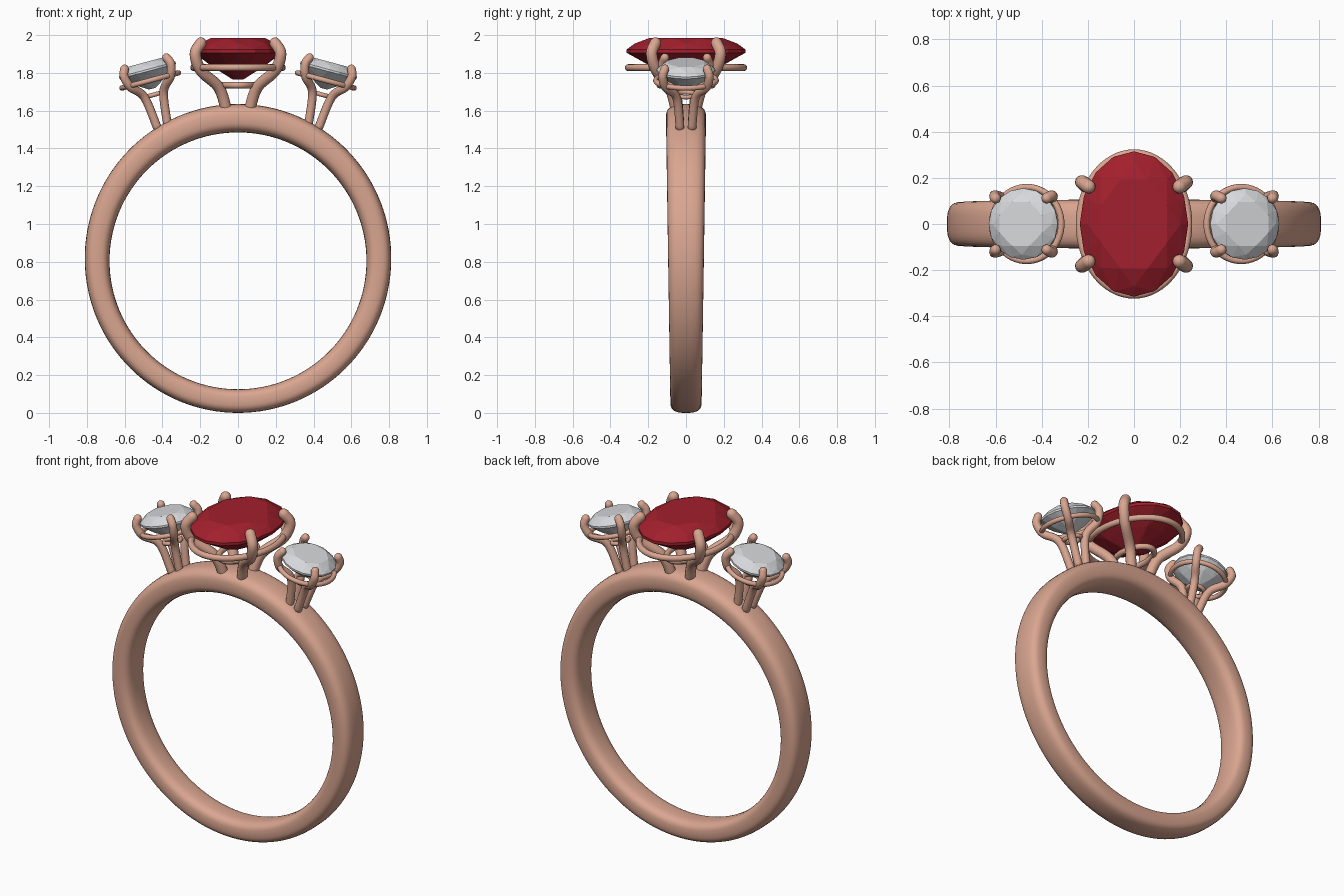
import bpy, bmesh
from math import sin, cos, pi, radians, copysign
from mathutils import Vector, Matrix

cube = bpy.data.objects.get("Cube")
if cube:
    bpy.data.objects.remove(cube, do_unlink=True)


def material(name, rgb, rough, metal=0.0):
    m = bpy.data.materials.new(name)
    m.use_nodes = True
    m.diffuse_color = (*rgb, 1)
    node = next(n for n in m.node_tree.nodes if n.type == 'BSDF_PRINCIPLED')
    node.inputs["Base Color"].default_value = (*rgb, 1)
    node.inputs["Roughness"].default_value = rough
    return m


GOLD = material("rose gold", (0.70, 0.38, 0.28), 0.4)
RED = material("red gem", (0.36, 0.014, 0.026), 0.3)
CLEAR = material("clear gem", (0.68, 0.69, 0.71), 0.3)


def finish(bm, name, mat, frame, smooth):
    bmesh.ops.recalc_face_normals(bm, faces=bm.faces)
    for f in bm.faces:
        f.smooth = smooth
    mesh = bpy.data.meshes.new(name)
    bm.to_mesh(mesh)
    bm.free()
    mesh.materials.append(mat)
    obj = bpy.data.objects.new(name, mesh)
    bpy.context.collection.objects.link(obj)
    obj.matrix_world = frame
    return obj


def loft(name, rings, closed, frame):
    """Skin a row of equal rings; cap the ends when it is open."""
    bm = bmesh.new()
    loops = [[bm.verts.new(p) for p in ring] for ring in rings]
    count, sides = len(loops), len(loops[0])
    for i in range(count if closed else count - 1):
        a, b = loops[i], loops[(i + 1) % count]
        for j in range(sides):
            k = (j + 1) % sides
            bm.faces.new((a[j], a[k], b[k], b[j]))
    if not closed:
        bm.faces.new(loops[0])
        bm.faces.new(loops[-1])
    return finish(bm, name, GOLD, frame, True)


def circle(center, tangent, ref, radius, sides=14):
    u = (ref - tangent * ref.dot(tangent)).normalized()
    v = tangent.cross(u)
    return [center + radius * (u * cos(2 * pi * k / sides) + v * sin(2 * pi * k / sides))
            for k in range(sides)]


def wire_oval(name, rx, ry, z, radius, frame):
    rings = []
    for i in range(64):
        a = 2 * pi * i / 64
        tangent = Vector((-rx * sin(a), ry * cos(a), 0)).normalized()
        rings.append(circle(Vector((rx * cos(a), ry * sin(a), z)), tangent, Vector((0, 0, 1)), radius))
    loft(name, rings, True, frame)


def prong(name, path, radius, frame):
    """Round wire through the path points, with a domed tip."""
    p = [Vector(q) for q in path]
    p = [2 * p[0] - p[1]] + p + [2 * p[-1] - p[-2]]
    pts = []
    for a, b, c, d in zip(p, p[1:], p[2:], p[3:]):
        for s in range(6):
            t = s / 6
            pts.append(0.5 * (2 * b + (c - a) * t + (2 * a - 5 * b + 4 * c - d) * t * t
                              + (3 * b - a - 3 * c + d) * t ** 3))
    pts.append(p[-2])
    ref = Vector((-path[2][1], path[2][0], 0))
    rings = []
    for i, q in enumerate(pts):
        tangent = (pts[min(i + 1, len(pts) - 1)] - pts[max(i - 1, 0)]).normalized()
        rings.append(circle(q, tangent, ref, radius))
    for deg in (22, 45, 66, 84):
        a = radians(deg)
        rings.append(circle(pts[-1] + tangent * radius * sin(a), tangent, ref, radius * cos(a)))
    loft(name, rings, False, frame)


def gem(name, rx, ry, table, girdle, culet, mat, frame):
    """Brilliant cut: hull of table, crown, girdle, pavilion and culet points."""
    bm = bmesh.new()
    crown, depth = table - girdle, girdle - culet

    def ring(n, scale, z, turn=0.0):
        for k in range(n):
            a = 2 * pi * (k + turn) / n
            bm.verts.new((rx * scale * cos(a), ry * scale * sin(a), z))

    ring(8, 0.66, table, 0.5)
    ring(8, 0.86, girdle + crown * 0.58)
    ring(16, 1.0, girdle + crown * 0.12)
    ring(16, 1.0, girdle - crown * 0.12)
    ring(8, 0.62, girdle - depth * 0.55, 0.5)
    ring(8, 0.12, culet)
    bmesh.ops.convex_hull(bm, input=bm.verts)
    bmesh.ops.delete(bm, geom=[v for v in bm.verts if not v.link_faces], context='VERTS')
    bmesh.ops.dissolve_limit(bm, angle_limit=radians(1), verts=bm.verts, edges=bm.edges)
    finish(bm, name, mat, frame, False)


def setting(name, path, radius, frame):
    for sx, side in ((1, "left"), (-1, "right")):
        for sy, end in ((-1, "front"), (1, "back")):
            prong(f"{name}_{end}_{side}_prong", [(x * sx, y * sy, z) for x, y, z in path],
                  radius, frame)


# Band: soft-cornered section, wider and thicker toward the top
INNER, OUTER = 0.68, 0.805
rings = []
for i in range(128):
    a = 2 * pi * i / 128
    top = (1 + cos(a)) / 2
    half_width = 0.083 + 0.023 * top
    half_thick = (OUTER - INNER + 0.025 * top ** 2) / 2
    ring = []
    for j in range(32):
        b = 2 * pi * j / 32
        y = half_width * copysign(abs(cos(b)) ** 0.68, cos(b))
        r = INNER + half_thick * (1 + copysign(abs(sin(b)) ** 0.68, sin(b)))
        ring.append((r * sin(a), y, OUTER + r * cos(a)))
    rings.append(ring)
loft("band", rings, True, Matrix())

# Centre stone and its basket
home = Matrix()
gem("centre_gem", 0.235, 0.315, 1.985, 1.915, 1.765, RED, home)
wire_oval("centre_gallery", 0.235, 0.306, 1.828, 0.018, home)
wire_oval("centre_lower_gallery", 0.085, 0.14, 1.735, 0.017, home)
setting("centre", [(0.055, 0.045, 1.58), (0.1, 0.085, 1.72), (0.195, 0.155, 1.81),
                   (0.226, 0.182, 1.9), (0.197, 0.162, 1.958)], 0.03, home)

# Side stones, tilted outward
for sign, side in ((1, "left"), (-1, "right")):
    frame = Matrix.Translation((0.465 * sign, 0, 1.76)) @ Matrix.Rotation(radians(15 * sign), 4, 'Y')
    gem(f"{side}_gem", 0.155, 0.155, 0.1, 0.055, -0.045, CLEAR, frame)
    wire_oval(f"{side}_gallery", 0.155, 0.16, 0, 0.014, frame)
    wire_oval(f"{side}_lower_gallery", 0.05, 0.05, -0.078, 0.012, frame)
    setting(side, [(0.026, 0.03, -0.27), (0.052, 0.05, -0.08), (0.108, 0.108, -0.01),
                   (0.128, 0.123, 0.055), (0.115, 0.112, 0.094)], 0.023, frame)
